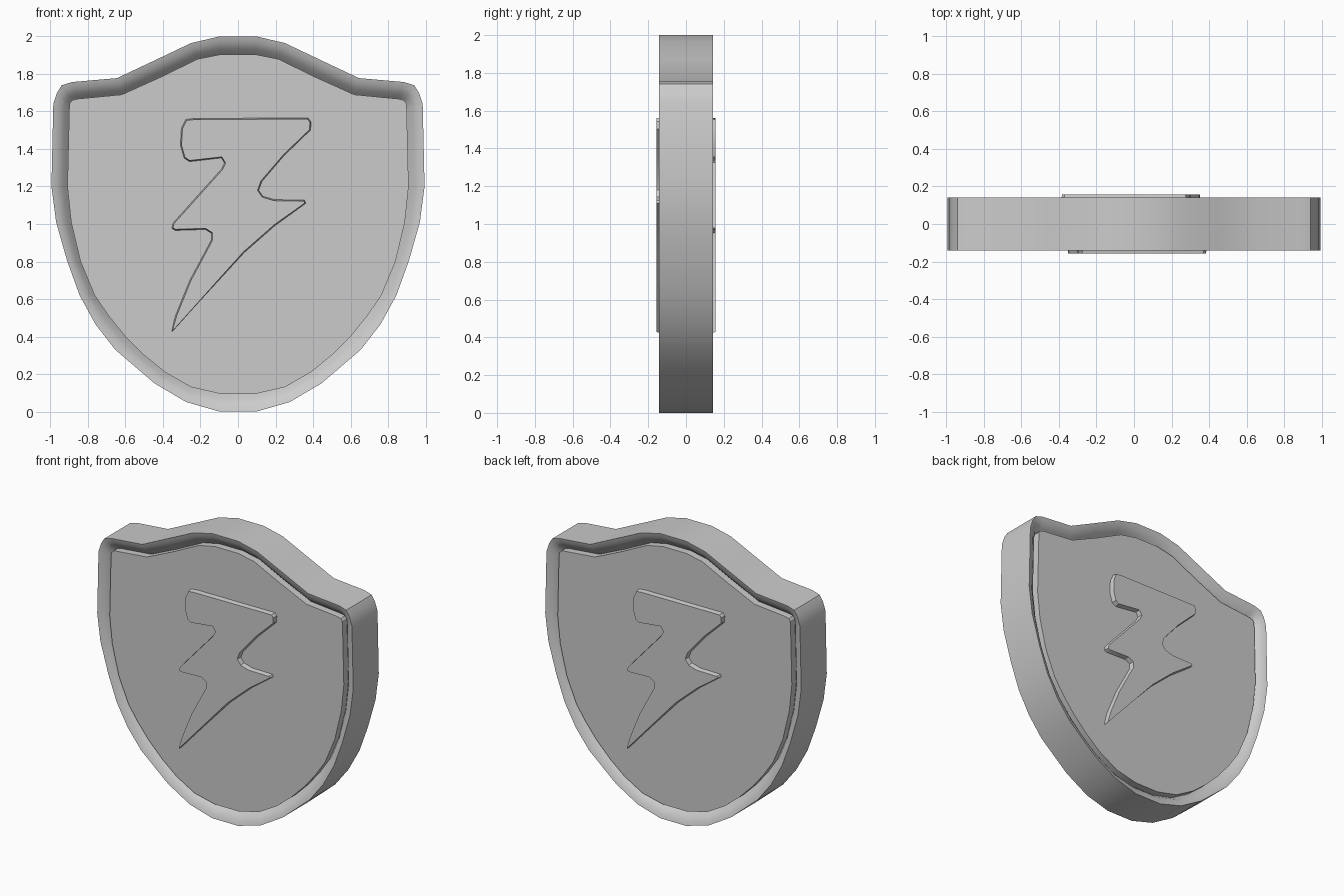
import bpy, bmesh, math

if "Cube" in bpy.data.objects:
    bpy.data.objects.remove(bpy.data.objects["Cube"])

mat = bpy.data.materials.new("plain grey")
mat.diffuse_color = (0.6, 0.6, 0.6, 1)
mat.use_nodes = True
mat.node_tree.nodes["Principled BSDF"].inputs["Base Color"].default_value = mat.diffuse_color

# Right half of the shield outline (x, z), top to bottom: outer edge and panel edge
OUTER = [(.10, 2.0), (.25, 1.965), (.45, 1.87), (.645, 1.778), (.885, 1.757), (.94, 1.74),
         (.965, 1.70), (.985, 1.64), (.995, 1.2), (.97, 1.01), (.91, .80), (.845, .62),
         (.76, .465), (.655, .33), (.55, .24), (.445, .15), (.275, .05), (.10, 0)]
INNER = [(.09, 1.905), (.215, 1.88), (.42, 1.78), (.62, 1.69), (.86, 1.667), (.885, 1.66),
         (.897, 1.645), (.90, 1.61), (.91, 1.2), (.89, 1.01), (.84, .80), (.765, .62),
         (.69, .51), (.605, .405), (.50, .30), (.39, .21), (.25, .13), (.09, .093)]

# Lightning bolt outline (x, z)
BOLT = [(-.28, 1.56), (-.305, 1.51), (-.31, 1.42), (-.29, 1.35), (-.26, 1.33), (-.09, 1.35),
        (-.075, 1.325), (-.09, 1.295), (-.35, 1.005), (-.355, .975), (-.335, .963),
        (-.175, .968), (-.145, .95), (-.145, .915), (-.26, .70), (-.335, .515), (-.355, .42),
        (.035, .845), (.20, .99), (.365, 1.11), (.355, 1.13), (.195, 1.133), (.135, 1.15),
        (.113, 1.18), (.13, 1.225), (.25, 1.365), (.39, 1.50), (.392, 1.545), (.375, 1.568),
        (-.23, 1.566)]


def finish(name, bm):
    bmesh.ops.recalc_face_normals(bm, faces=bm.faces)
    for f in bm.faces:
        f.smooth = True
    me = bpy.data.meshes.new(name)
    bm.to_mesh(me)
    bm.free()
    me.set_sharp_from_angle(angle=math.radians(32))
    me.materials.append(mat)
    ob = bpy.data.objects.new(name, me)
    bpy.context.collection.objects.link(ob)
    return ob


def mirrored(half):
    return half + [(-x, z) for x, z in reversed(half)]


# Shield body: rings lofted from front panel, over the rim, to back panel
half_profile = [(1, -.125), (1, -.075), (.7, -.108), (.35, -.133), (0, -.142)]
profile = half_profile + [(t, -y) for t, y in reversed(half_profile)]
bm = bmesh.new()
rings = []
for t, y in profile:
    rings.append([bm.verts.new((a[0] + (b[0] - a[0]) * t, y, a[1] + (b[1] - a[1]) * t))
                  for a, b in zip(mirrored(OUTER), mirrored(INNER))])
n = len(rings[0])
for r, s in zip(rings, rings[1:]):
    for i in range(n):
        j = (i + 1) % n
        bm.faces.new((r[i], r[j], s[j], s[i]))
bm.faces.new(rings[0])
bm.faces.new(rings[-1])
finish("shield_body", bm)

# Raised bolts, front one and a copy turned half round for the back
for name, turn in (("front_bolt", 1), ("back_bolt", -1)):
    bm = bmesh.new()
    face = bm.faces.new([bm.verts.new((x * turn, -.11 * turn, z)) for x, z in BOLT])
    face.normal_update()
    if face.normal.y * turn > 0:
        face.normal_flip()
    bmesh.ops.inset_region(bm, faces=[face], thickness=.009, depth=.047,
                           use_boundary=True, use_even_offset=False)
    finish(name, bm)
